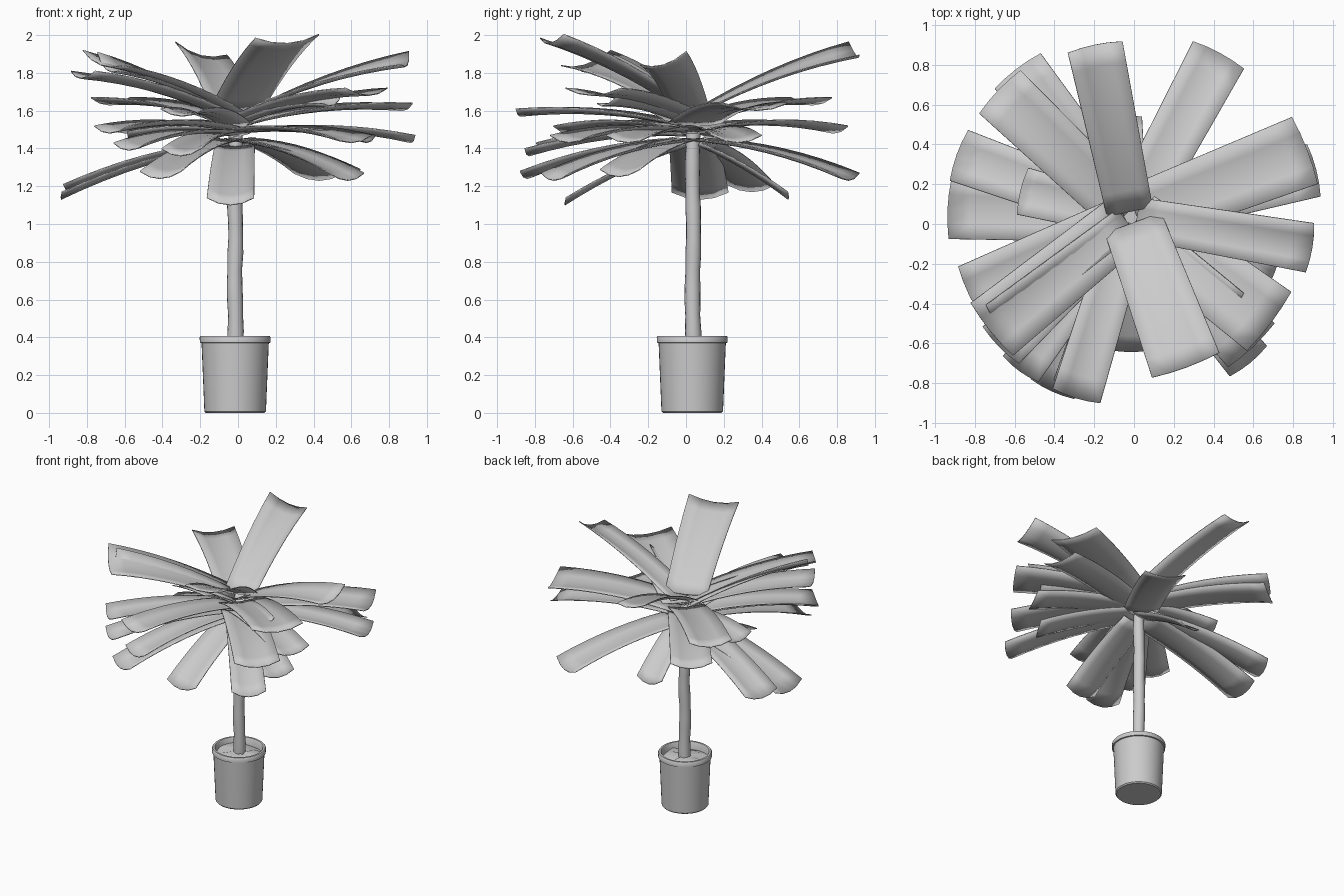
import bpy, bmesh, math, random
from mathutils import Vector

random.seed(4)
cube = bpy.data.objects.get("Cube")
if cube:
    bpy.data.objects.remove(cube, do_unlink=True)

grey = bpy.data.materials.new("plain_grey")
grey.use_nodes = True
grey.diffuse_color = (0.6, 0.6, 0.6, 1)
grey.node_tree.nodes["Principled BSDF"].inputs["Base Color"].default_value = (0.6, 0.6, 0.6, 1)

CENTRE = Vector((-0.015, 0.033, 0))


def finish(name, bm, angle=40):
    bmesh.ops.recalc_face_normals(bm, faces=bm.faces)
    mesh = bpy.data.meshes.new(name)
    bm.to_mesh(mesh)
    bm.free()
    mesh.materials.append(grey)
    ob = bpy.data.objects.new(name, mesh)
    bpy.context.collection.objects.link(ob)
    bpy.ops.object.select_all(action='DESELECT')
    ob.select_set(True)
    bpy.context.view_layer.objects.active = ob
    bpy.ops.object.shade_smooth_by_angle(angle=math.radians(angle))
    return ob


def loft(name, rings, sides):
    """Skin circles given as (centre x, centre y, z, radius), capped at both ends."""
    bm = bmesh.new()
    loops = []
    for x, y, z, r in rings:
        loops.append([bm.verts.new((x + r * math.cos(a), y + r * math.sin(a), z))
                      for a in (math.tau * i / sides for i in range(sides))])
    for low, high in zip(loops, loops[1:]):
        for i in range(sides):
            j = (i + 1) % sides
            bm.faces.new((low[i], low[j], high[j], high[i]))
    bm.faces.new(loops[0][::-1])
    bm.faces.new(loops[-1])
    return finish(name, bm)


# Pot with a rolled rim and an open top
POT = [(0.155, 0), (0.163, 0.008), (0.178, 0.37), (0.187, 0.372), (0.188, 0.4),
       (0.182, 0.408), (0.168, 0.408), (0.163, 0.4), (0.158, 0.34)]
loft("pot", [(CENTRE.x, CENTRE.y, z, r) for r, z in POT], 40)

# Lumpy soil
bm = bmesh.new()
for r, lift in ((0.163, 0.36), (0.11, 0.37), (0.05, 0.375)):
    for i in range(16):
        a = math.tau * i / 16
        bm.verts.new((CENTRE.x + r * math.cos(a), CENTRE.y + r * math.sin(a),
                      lift + random.uniform(-0.012, 0.012)))
bm.verts.ensure_lookup_table()
for k in (0, 16):
    for i in range(16):
        j = (i + 1) % 16
        bm.faces.new([bm.verts[n] for n in (k + i, k + j, k + 16 + j, k + 16 + i)])
bm.faces.new([bm.verts[n] for n in range(32, 48)])
finish("soil", bm)

# Slightly wavering trunk
trunk = []
for i in range(15):
    z = 0.35 + i * 0.082
    trunk.append((CENTRE.x + 0.003 * math.sin(i * 1.1), 0.037 + 0.003 * math.sin(i * 0.8 + 2),
                  z, 0.042 + 0.002 * math.sin(i * 2.3) - 0.0003 * i))
loft("trunk", trunk, 16)


def leaf(name, x, y, z, width, roll=0.0):
    """Shallow trough-shaped strap from the crown to a tip centred on (x, y, z)."""
    tip = Vector((x, y, z))
    out = tip - CENTRE
    out.z = 0
    reach = out.length
    out.normalize()
    side = Vector((-out.y, out.x, 0))
    base = CENTRE + out * 0.03
    base.z = 1.5 + (z - 1.5) * 0.22
    steps, across = 8, 4
    bm = bmesh.new()
    grid = []
    for i in range(steps + 1):
        s = i / steps
        mid = base.lerp(tip, s)
        mid.z += 0.16 * s * (1 - s) * reach
        half = width / 2 * (0.84 + 0.16 * s)
        row = []
        for j in range(across + 1):
            u = 2 * j / across - 1
            p = mid + side * half * u
            p.z += 0.038 * (u * u - 0.5) * (0.4 + 0.6 * s) + roll * u * s
            p += out * 0.012 * (1 - u * u) * s
            row.append(bm.verts.new(p))
        grid.append(row)
    for a, b in zip(grid, grid[1:]):
        for j in range(across):
            bm.faces.new((a[j], a[j + 1], b[j + 1], b[j]))
    # Thin blade, shaded smoothly round its edges
    blade = finish(name, bm, 180)
    solid = blade.modifiers.new("thickness", 'SOLIDIFY')
    solid.thickness = 0.006
    solid.offset = 0


# Leaves: tip x, tip y, tip z, width, roll
LEAVES = {
    "upright": [(-0.195, 0.89, 1.91, 0.28, 0.035), (0.26, -0.71, 1.975, 0.36, 0.01),
                (-0.715, -0.53, 1.86, 0.34, -0.04), (-0.82, -0.35, 1.79, 0.3, 0),
                (0.885, -0.12, 1.86, 0.25, 0.035), (-0.69, -0.48, 1.84, 0.18, -0.05)],
    "middle": [(-0.675, 0.665, 1.65, 0.3, 0), (-0.585, 0.77, 1.5, 0.29, 0),
               (0.86, 0.37, 1.62, 0.36, 0), (0.905, 0.27, 1.45, 0.27, 0),
               (0.68, -0.49, 1.7, 0.37, 0), (0.5, -0.41, 1.65, 0.16, 0.03),
               (-0.29, -0.865, 1.59, 0.25, 0), (-0.57, -0.73, 1.41, 0.22, 0),
               (-0.67, -0.61, 1.5, 0.26, 0), (-0.56, 0.165, 1.47, 0.24, 0),
               (0.59, -0.61, 1.45, 0.32, 0), (-0.3, -0.82, 1.38, 0.22, 0),
               (0.67, -0.3, 1.45, 0.27, 0)],
    "drooping": [(0.425, 0.85, 1.25, 0.29, 0), (-0.925, 0.075, 1.15, 0.3, 0),
                 (-0.88, 0.345, 1.19, 0.27, 0), (-0.06, 0.53, 1.15, 0.2, 0),
                 (-0.04, -0.63, 1.12, 0.25, 0), (0.575, -0.69, 1.25, 0.24, 0),
                 (0.58, -0.35, 1.27, 0.25, 0), (-0.41, -0.83, 1.26, 0.24, 0)],
}
for kind, rows in LEAVES.items():
    for n, row in enumerate(rows, 1):
        leaf(f"{kind}_leaf_{n}", *row)
